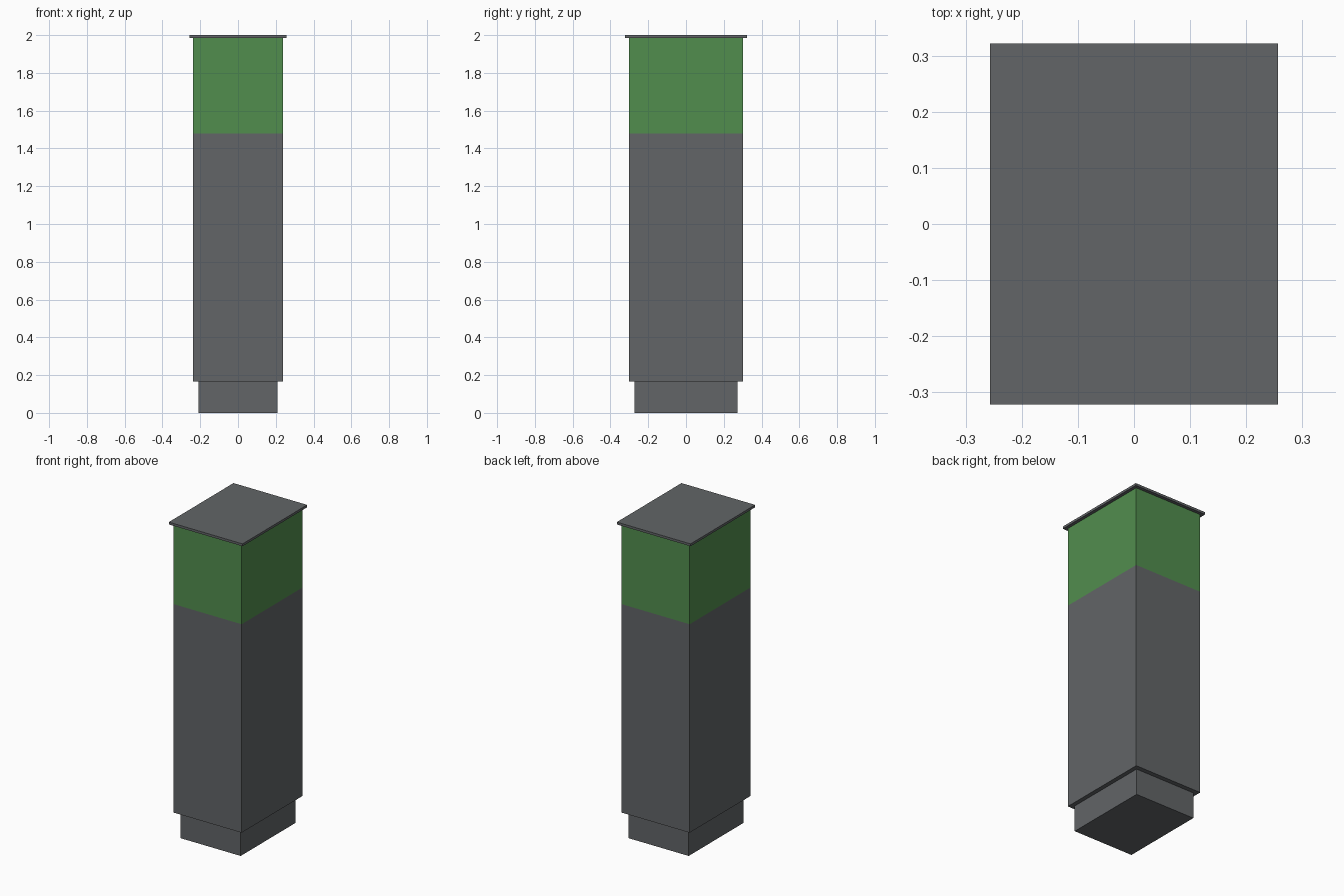
import bpy, bmesh

if "Cube" in bpy.data.objects:
    bpy.data.objects.remove(bpy.data.objects["Cube"])


def material(name, rgb):
    m = bpy.data.materials.new(name)
    m.diffuse_color = (*rgb, 1)
    m.use_nodes = True
    m.node_tree.nodes["Principled BSDF"].inputs["Base Color"].default_value = m.diffuse_color
    return m


grey = material("dark grey", (0.122, 0.130, 0.136))
green = material("green", (0.083, 0.27, 0.076))


def box(name, hx, hy, z0, z1, mats, split=None):
    """Box with half sizes hx, hy; faces above split get the second material."""
    bm = bmesh.new()
    bmesh.ops.create_cube(bm, size=1)
    for v in bm.verts:
        v.co = (v.co.x * 2 * hx, v.co.y * 2 * hy, z0 if v.co.z < 0 else z1)
    if split:
        bmesh.ops.bisect_plane(bm, geom=bm.verts[:] + bm.edges[:] + bm.faces[:],
                               plane_co=(0, 0, split), plane_no=(0, 0, 1))
        for f in bm.faces:
            f.material_index = int(f.calc_center_median().z > split)
    me = bpy.data.meshes.new(name)
    bm.to_mesh(me)
    bm.free()
    for m in mats:
        me.materials.append(m)
    bpy.context.collection.objects.link(bpy.data.objects.new(name, me))


# Recessed plinth, two-tone body, overhanging lid
box("plinth", 0.21, 0.273, 0, 0.165, [grey])
box("body", 0.237, 0.302, 0.165, 1.985, [grey, green], split=1.48)
box("lid", 0.257, 0.322, 1.985, 2.0, [grey])
